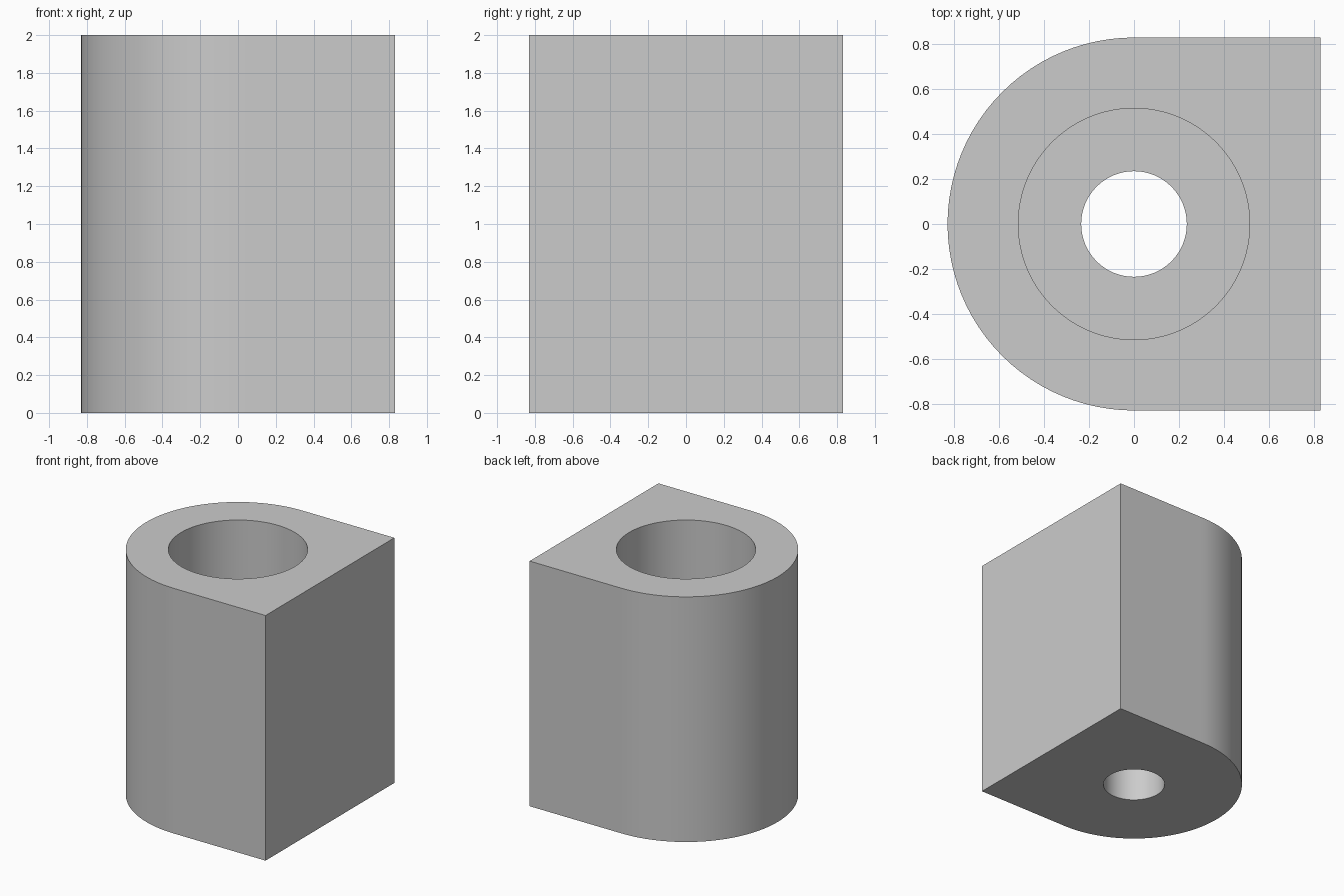
import bpy, bmesh, math

cube = bpy.data.objects.get("Cube")
if cube:
    bpy.data.objects.remove(cube, do_unlink=True)

R, HEIGHT = 0.83, 2.0
BORE_R, HOLE_R, LEDGE_Z = 0.515, 0.235, 0.5
SEGMENTS = 96

grey = bpy.data.materials.new("plain_grey")
grey.use_nodes = True
colour = (0.6, 0.6, 0.6, 1)
grey.diffuse_color = colour
grey.node_tree.nodes["Principled BSDF"].inputs["Base Color"].default_value = colour

bm = bmesh.new()


def ring(radius, z, square_side=False):
    """Loop of vertices; optionally squared off on the +x half."""
    verts = []
    for i in range(SEGMENTS):
        a = math.tau * i / SEGMENTS
        c, s = math.cos(a), math.sin(a)
        r = radius
        if square_side and c > 0:
            r /= max(abs(c), abs(s))
        verts.append(bm.verts.new((r * c, r * s, z)))
    return verts


# Closed section: outer wall, top, wide bore, ledge, narrow hole, underside
rings = [
    ring(R, 0, True), ring(R, HEIGHT, True),
    ring(BORE_R, HEIGHT), ring(BORE_R, LEDGE_Z),
    ring(HOLE_R, LEDGE_Z), ring(HOLE_R, 0),
]
for k, lower in enumerate(rings):
    upper = rings[(k + 1) % len(rings)]
    for i in range(SEGMENTS):
        j = (i + 1) % SEGMENTS
        bm.faces.new((lower[i], lower[j], upper[j], upper[i]))
bmesh.ops.recalc_face_normals(bm, faces=bm.faces)

mesh = bpy.data.meshes.new("counterbored_block")
bm.to_mesh(mesh)
bm.free()
mesh.materials.append(grey)
block = bpy.data.objects.new("counterbored_block", mesh)
bpy.context.collection.objects.link(block)

# Smooth curved walls, sharp rims and corners
bpy.ops.object.select_all(action="DESELECT")
block.select_set(True)
bpy.context.view_layer.objects.active = block
bpy.ops.object.shade_smooth_by_angle(angle=math.radians(30))
